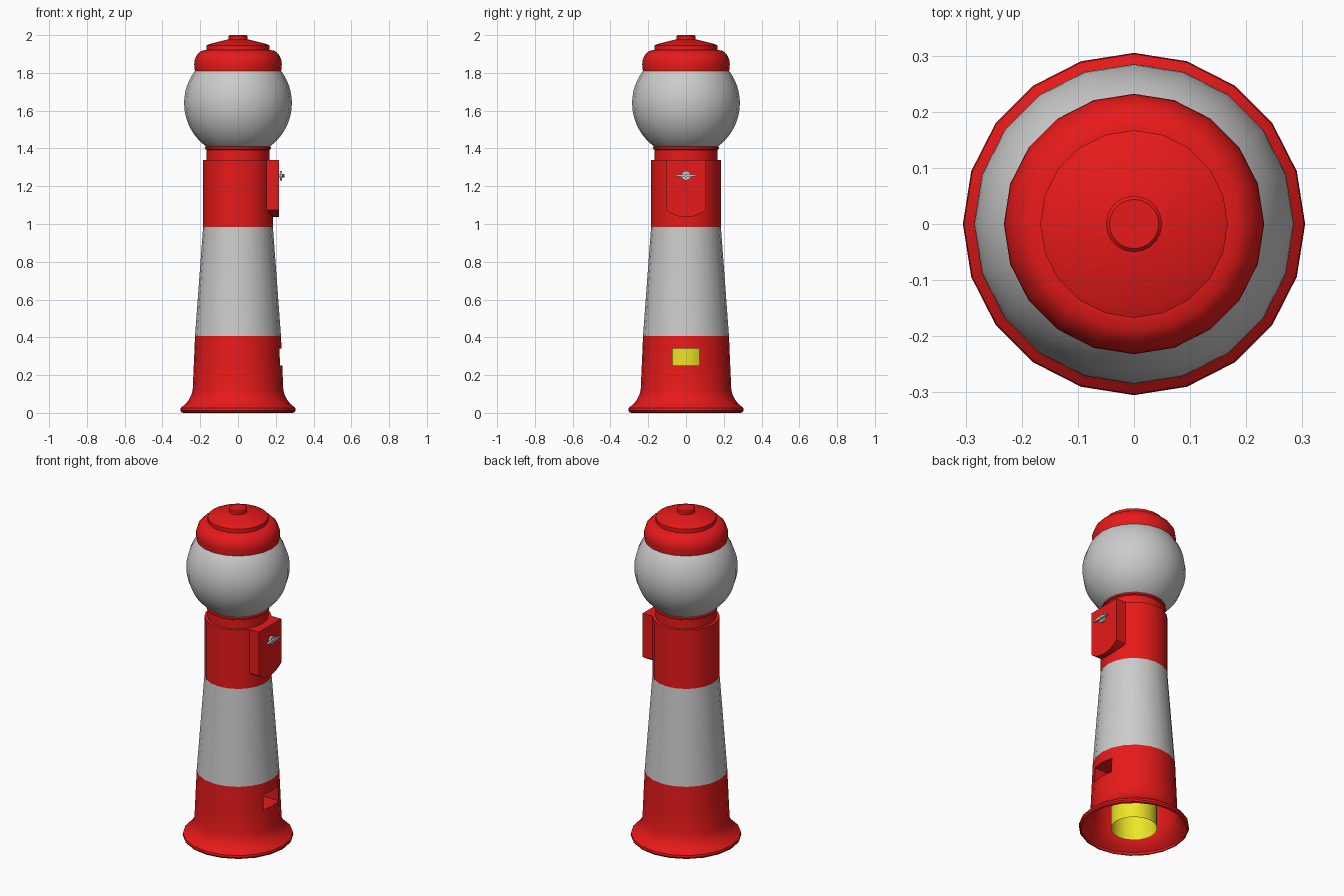
import bpy, bmesh, math

if "Cube" in bpy.data.objects:
    bpy.data.objects.remove(bpy.data.objects["Cube"])

SIDES = 20

def material(name, color):
    m = bpy.data.materials.new(name)
    m.diffuse_color = color
    m.use_nodes = True
    m.node_tree.nodes["Principled BSDF"].inputs["Base Color"].default_value = m.diffuse_color
    return m

RED = material("red_paint", (0.8, 0.01, 0.01, 1))
YELLOW = material("yellow_plastic", (0.85, 0.78, 0.02, 1))

def finish(name, bm, mat=None, angle=30):
    me = bpy.data.meshes.new(name)
    bm.to_mesh(me)
    bm.free()
    me.shade_smooth()
    me.set_sharp_from_angle(angle=math.radians(angle))
    ob = bpy.data.objects.new(name, me)
    bpy.context.collection.objects.link(ob)
    if mat:
        me.materials.append(mat)
    return ob

def lathe(name, profile, mat=None, cap_top=False, window=None, sides=SIDES):
    """Spin an (r, z) profile; window = profile row whose two +x faces stay open."""
    bm = bmesh.new()
    rings = [[bm.verts.new((r * math.cos(2 * math.pi * i / sides),
                            r * math.sin(2 * math.pi * i / sides), z))
              for i in range(sides)] for r, z in profile]
    for k in range(len(rings) - 1):
        for i in range(sides):
            if k == window and i in (0, sides - 1):
                continue
            j = (i + 1) % sides
            bm.faces.new((rings[k][i], rings[k][j], rings[k + 1][j], rings[k + 1][i]))
    if cap_top:
        bm.faces.new(rings[-1])
    return finish(name, bm, mat)

def prism(name, outline, x0, x1, mat=None):
    """Extrude a (y, z) outline along x."""
    bm = bmesh.new()
    a = [bm.verts.new((x0, y, z)) for y, z in outline]
    b = [bm.verts.new((x1, y, z)) for y, z in outline]
    bm.faces.new(a[::-1])
    bm.faces.new(b)
    for i in range(len(a)):
        j = (i + 1) % len(a)
        bm.faces.new((a[i], a[j], b[j], b[i]))
    bmesh.ops.recalc_face_normals(bm, faces=bm.faces[:])
    return finish(name, bm, mat)

# Flared base with dispensing window
W0, W1 = (0.2343, 0.25), (0.2303, 0.34)
lathe("base", [(0.29, 0), (0.3, 0.004), (0.305, 0.013), (0.303, 0.026), (0.292, 0.036),
               (0.275, 0.05), (0.259, 0.071), (0.247, 0.095), (0.24, 0.12),
               W0, W1, (0.2275, 0.408)], RED, window=9)

# Pedestal and coin head body
lathe("pedestal", [(0.2275, 0.408), (0.185, 0.983)])
lathe("head_body", [(0.185, 0.983), (0.185, 1.34), (0.165, 1.34)], RED)
lathe("collar", [(0.167, 1.34), (0.167, 1.393), (0.176, 1.398), (0.176, 1.407),
                 (0.166, 1.412)], RED)

# Inner chute tube
lathe("chute_tube", [(0.128, 0.005), (0.128, 1.0)], YELLOW)

# Pocket lining between window and chute
bm = bmesh.new()
rows = []
for r, z in (W0, W1):
    c, s = r * math.cos(math.pi / 10), r * math.sin(math.pi / 10)
    rows.append([bm.verts.new(p) for p in
                 ((0.105, -s, z), (c, -s, z), (r, 0, z), (c, s, z), (0.105, s, z))])
lo, hi = rows
bm.faces.new(lo)
bm.faces.new(hi[::-1])
bm.faces.new((lo[1], lo[0], hi[0], hi[1]))
bm.faces.new((lo[4], lo[3], hi[3], hi[4]))
finish("window_pocket", bm, RED)

# Globe
globe = []
for k in range(25):
    t = math.radians(-54 + k * (37.5 + 54) / 24)
    globe.append((0.285 * math.cos(t), 1.64 + 0.285 * math.sin(t)))
lathe("globe", globe)

# Lid, cap and knob
dome = [(0.167 + 0.065 * math.cos(t), 1.845 + 0.078 * math.sin(t))
        for t in (math.pi / 2 * k / 6 * 0.75 for k in range(7))]
lathe("lid", [(0.215, 1.807), (0.228, 1.807)] + dome + [(0.167, 1.922)], RED, True)
lathe("lid_cap", [(0.167, 1.92), (0.167, 1.945), (0.15, 1.953), (0.05, 1.978)], RED, True)
lathe("lid_knob", [(0.05, 1.97), (0.05, 1.994), (0.044, 2.0)], RED, True)

# Coin box with curved lower edge
prism("coin_box", [(-0.107, 1.34), (-0.107, 1.075), (-0.075, 1.054), (-0.04, 1.041),
                   (0, 1.036), (0.04, 1.041), (0.075, 1.054), (0.107, 1.075),
                   (0.107, 1.34)], 0.13, 0.216, RED)

# Turning handle
def circle(r, n=16):
    return [(r * math.cos(2 * math.pi * i / n), 1.256 + r * math.sin(2 * math.pi * i / n))
            for i in range(n)]

prism("handle_stem", circle(0.01), 0.21, 0.247)
prism("handle_disc", circle(0.025), 0.222, 0.234)
prism("handle_wing", [(-0.058, 1.253), (0, 1.247), (0.058, 1.253),
                      (0.058, 1.259), (0, 1.265), (-0.058, 1.259)], 0.232, 0.245)
